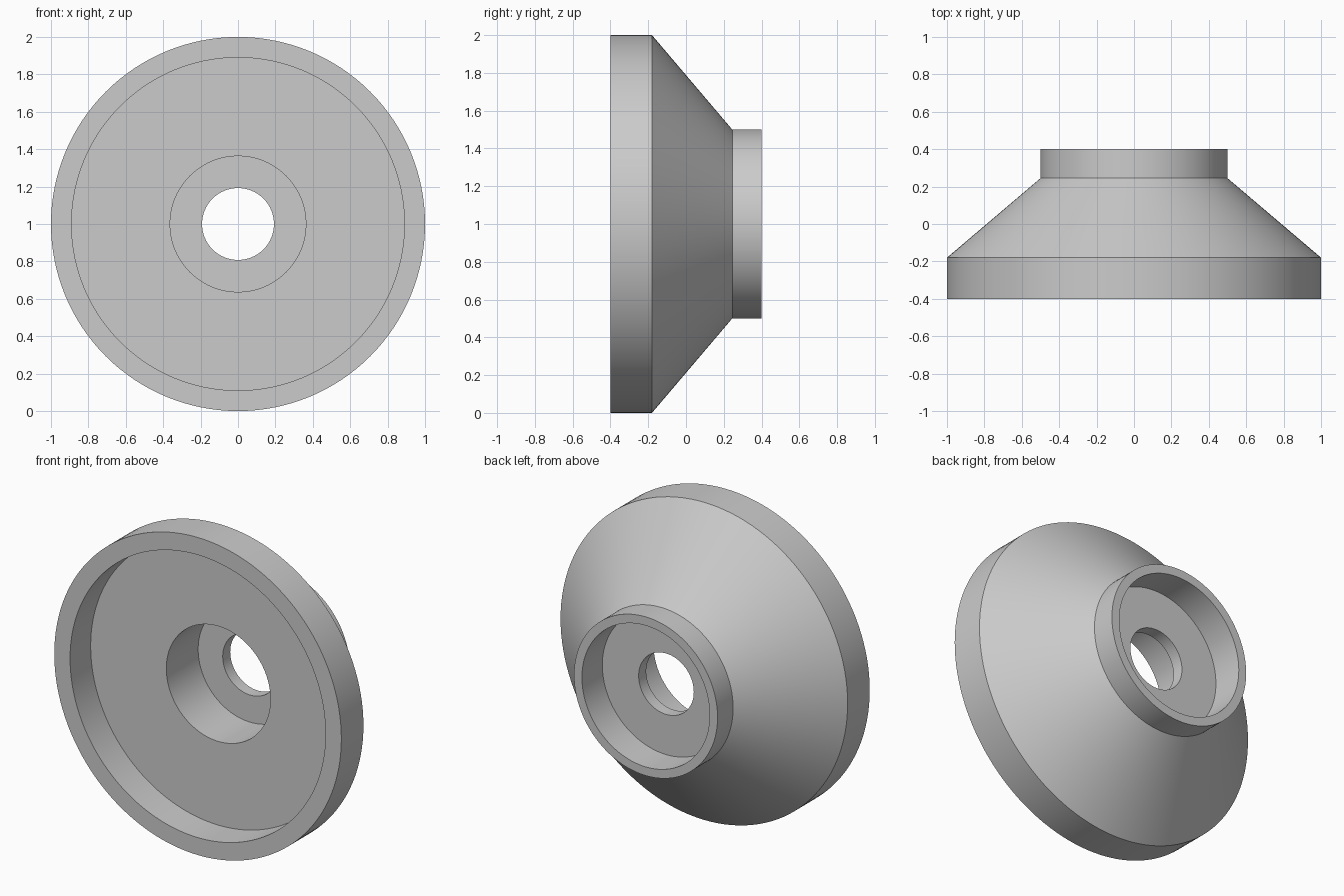
import bpy
import bmesh
import math
from mathutils import Vector

cube = bpy.data.objects.get("Cube")
if cube:
    bpy.data.objects.remove(cube, do_unlink=True)

SEGMENTS = 128
AXIS_HEIGHT = 1.0

# Single plain grey
grey = bpy.data.materials.new("plain grey")
grey.use_nodes = True
colour = (0.6, 0.6, 0.6, 1)
grey.diffuse_color = colour
grey.node_tree.nodes["Principled BSDF"].inputs["Base Color"].default_value = colour


def lathe(name, profile):
    """Revolve a closed (radius, y) profile about the front-to-back axis."""
    bm = bmesh.new()
    centre = Vector((0, 0, AXIS_HEIGHT))
    verts = [bm.verts.new((r, y, AXIS_HEIGHT)) for r, y in profile]
    edges = [bm.edges.new((v, verts[(i + 1) % len(verts)]))
             for i, v in enumerate(verts)]
    bmesh.ops.spin(bm, geom=verts + edges, cent=centre, axis=(0, 1, 0),
                   angle=math.tau, steps=SEGMENTS, use_merge=True)
    bmesh.ops.remove_doubles(bm, verts=bm.verts, dist=1e-5)
    bmesh.ops.recalc_face_normals(bm, faces=bm.faces)
    mesh = bpy.data.meshes.new(name)
    bm.to_mesh(mesh)
    bm.free()
    mesh.materials.append(grey)
    obj = bpy.data.objects.new(name, mesh)
    bpy.context.collection.objects.link(obj)
    bpy.ops.object.select_all(action="DESELECT")
    obj.select_set(True)
    bpy.context.view_layer.objects.active = obj
    bpy.ops.object.shade_smooth_by_angle(angle=math.radians(30))
    return obj


# Conical flange: outer wall, cone, collar, rear recess, bore, front recess
lathe("conical_flange", [
    (1.0, -0.4), (1.0, -0.18),        # outer rim
    (0.5, 0.245), (0.5, 0.4),         # cone and collar
    (0.445, 0.4), (0.445, 0.197),     # rear recess
    (0.192, 0.197), (0.192, 0.122),   # through hole
    (0.363, 0.122), (0.363, -0.195),  # front counterbore
    (0.89, -0.195), (0.89, -0.4),     # front recess
])
